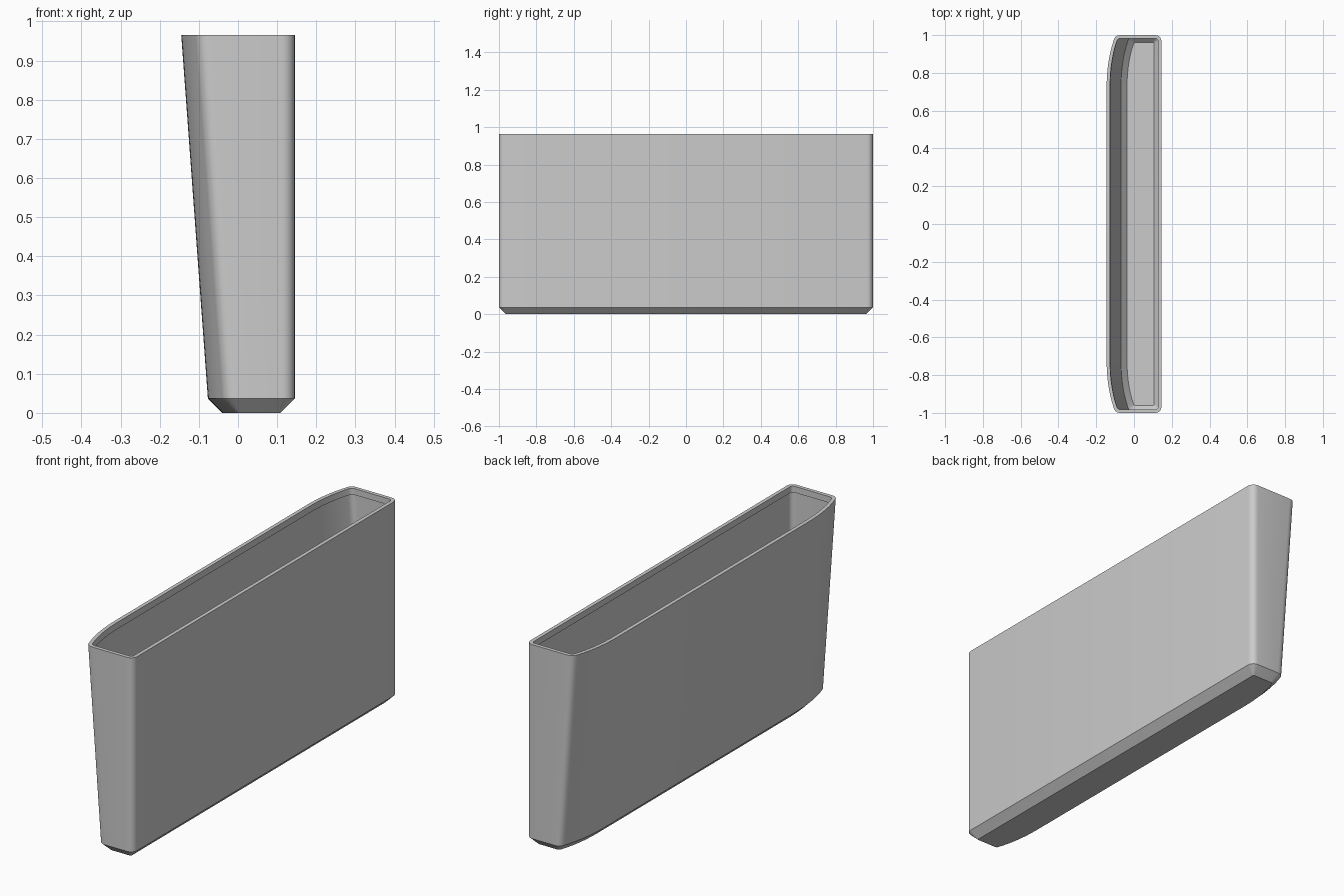
import bpy, bmesh, math
from mathutils import Vector

cube = bpy.data.objects.get("Cube")
if cube:
    bpy.data.objects.remove(cube)

HEIGHT, CHAMFER, WALL, LIP = 0.965, 0.037, 0.008, 0.018
RIGHT, LEFT_TOP, LEFT_LOW = 0.145, -0.145, -0.077

grey = bpy.data.materials.new("plain grey")
grey.use_nodes = True
colour = (0.6, 0.6, 0.6, 1)
grey.diffuse_color = colour
grey.node_tree.nodes["Principled BSDF"].inputs["Base Color"].default_value = colour


def bend(a, b, c, steps):
    """Points of a quadratic curve from a to c, pulled towards b."""
    a, b, c = Vector(a), Vector(b), Vector(c)
    ts = [i / steps for i in range(steps + 1)]
    return [a * (1 - t) ** 2 + b * 2 * t * (1 - t) + c * t * t for t in ts]


def outline(left, inset):
    """Closed plan outline: flat right side, bowed left side, mirrored in y."""
    x, end, right = left + inset, 1 - inset, RIGHT - inset
    r = max(0.032 - inset, 0.004)
    side = bend((x, 0.72), (x, 0.86), (x + 0.036, end - r), 12)
    corner = bend(side[-1], (x + 0.042, end), (x + 0.042 + r, end), 6)
    centre = Vector((right - r, end - r))
    arc = [centre + r * Vector((math.sin(a), math.cos(a)))
           for a in (i * math.pi / 12 for i in range(7))]
    half = side + corner[1:] + arc
    return half + [Vector((p.x, -p.y)) for p in reversed(half)]


def left_at(z):
    return LEFT_LOW + (LEFT_TOP - LEFT_LOW) * (z - CHAMFER) / (HEIGHT - CHAMFER)


# Rings run up the outside, over the lip and down to the inner floor
rings = [
    (0, LEFT_LOW, CHAMFER),
    (CHAMFER, LEFT_LOW, 0),
    (HEIGHT, LEFT_TOP, 0),
    (HEIGHT, LEFT_TOP, LIP),
    (HEIGHT - 0.03, left_at(HEIGHT - 0.03), LIP),
    (HEIGHT - 0.03, left_at(HEIGHT - 0.03), WALL),
    (CHAMFER + 0.004, LEFT_LOW, WALL),
    (WALL, LEFT_LOW, CHAMFER + 0.003),
]

bm = bmesh.new()
loops = [[bm.verts.new((p.x, p.y, z)) for p in outline(left, inset)]
         for z, left, inset in rings]
for low, high in zip(loops, loops[1:]):
    for i in range(len(low)):
        j = (i + 1) % len(low)
        bm.faces.new((low[i], low[j], high[j], high[i]))
bm.faces.new(loops[0])
bm.faces.new(loops[-1])
bmesh.ops.recalc_face_normals(bm, faces=bm.faces)

mesh = bpy.data.meshes.new("bin_shell")
bm.to_mesh(mesh)
bm.free()
mesh.materials.append(grey)
shell = bpy.data.objects.new("bin_shell", mesh)
bpy.context.collection.objects.link(shell)

# Smooth rounded sides with crisp rim and chamfers
bpy.context.view_layer.objects.active = shell
shell.select_set(True)
bpy.ops.object.shade_smooth_by_angle(angle=math.radians(30))
